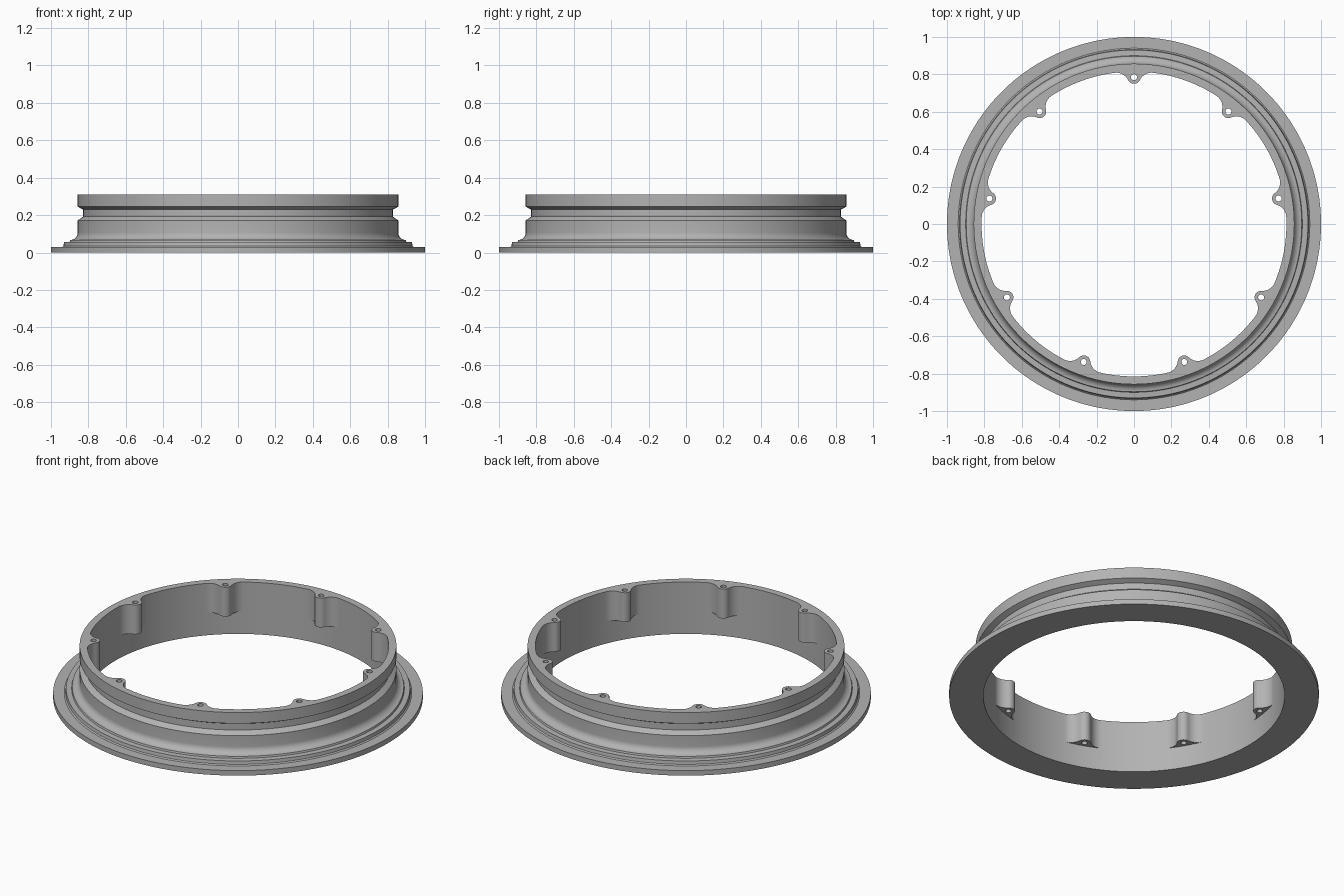
import bpy, bmesh, math
from mathutils import Matrix

if "Cube" in bpy.data.objects:
    bpy.data.objects.remove(bpy.data.objects["Cube"])

SEG = 180
R_IN, TOP = 0.815, 0.31
BOSS_R, BOSS_RAD, FILLET, BOSS_Z = 0.785, 0.035, 0.07, 0.135
ANGLES = [math.radians(90 + 40 * i) for i in range(9)]

metal = bpy.data.materials.new("grey metal")
metal.diffuse_color = (0.45, 0.45, 0.45, 1)
metal.use_nodes = True
metal.node_tree.nodes["Principled BSDF"].inputs["Base Color"].default_value = metal.diffuse_color


def make_object(name, bm):
    bmesh.ops.recalc_face_normals(bm, faces=bm.faces)
    me = bpy.data.meshes.new(name)
    bm.to_mesh(me)
    bm.free()
    me.materials.append(metal)
    ob = bpy.data.objects.new(name, me)
    bpy.context.collection.objects.link(ob)
    return ob


def prism(bm, pts, z0, z1):
    lo = [bm.verts.new((x, y, z0)) for x, y in pts]
    hi = [bm.verts.new((x, y, z1)) for x, y in pts]
    bm.faces.new(lo)
    bm.faces.new(hi)
    for i in range(len(pts)):
        j = (i + 1) % len(pts)
        bm.faces.new((lo[i], lo[j], hi[j], hi[i]))


def arc(cx, cy, r, a0, a1, n):
    return [(cx + r * math.cos(a0 + (a1 - a0) * i / n),
             cy + r * math.sin(a0 + (a1 - a0) * i / n)) for i in range(n + 1)]


# Flanged ring: stepped flange, curved foot, grooved wall
profile = [(R_IN, 0), (1, 0), (1, 0.03), (0.94, 0.03), (0.933, 0.036),
           (0.93, 0.055), (0.90, 0.057), (0.897, 0.067)]
profile += arc(0.897, 0.107, 0.04, -math.pi / 2, -math.pi, 8)[1:]
profile += [(0.857, 0.172), (0.828, 0.192), (0.828, 0.23), (0.857, 0.245),
            (0.857, TOP), (R_IN, TOP)]
bm = bmesh.new()
rings = [[bm.verts.new((r * math.cos(math.tau * i / SEG), r * math.sin(math.tau * i / SEG), z))
          for r, z in profile] for i in range(SEG)]
for i in range(SEG):
    a, b = rings[i], rings[(i + 1) % SEG]
    for k in range(len(profile)):
        m = (k + 1) % len(profile)
        bm.faces.new((a[k], a[m], b[m], b[k]))
ring = make_object("flanged_ring", bm)

# Boss outline: rounded tip, blended into the inner wall by two fillets
cr, d = R_IN - FILLET, BOSS_RAD + FILLET
theta = math.acos((BOSS_R**2 + cr**2 - d**2) / (2 * BOSS_R * cr))
fx, fy = cr * math.cos(theta), cr * math.sin(theta)
to_boss = math.atan2(-fy, BOSS_R - fx)
fil = arc(fx, fy, FILLET, theta, to_boss, 10)
tip = math.atan2(fy, fx - BOSS_R)
half = fil + arc(BOSS_R, 0, BOSS_RAD, tip, math.pi, 8)[1:]
outline = half + [(x, -y) for x, y in reversed(half[:-1])]
outline += arc(0, 0, 0.823, -theta, theta, 8)

bosses, holes = bmesh.new(), bmesh.new()
prism(bosses, outline, BOSS_Z, TOP)
prism(holes, arc(BOSS_R, 0, 0.016, 0, math.tau, 20)[:-1], 0.05, 0.4)
for b in (bosses, holes):
    source = list(b.verts) + list(b.edges) + list(b.faces)
    for a in ANGLES[1:]:
        new = bmesh.ops.duplicate(b, geom=source)["geom"]
        bmesh.ops.transform(b, matrix=Matrix.Rotation(a, 4, 'Z'),
                            verts=[v for v in new if isinstance(v, bmesh.types.BMVert)])
    bmesh.ops.transform(b, matrix=Matrix.Rotation(ANGLES[0], 4, 'Z'),
                        verts=[v for v in source if isinstance(v, bmesh.types.BMVert)])
boss_ob = make_object("screw_bosses", bosses)
hole_ob = make_object("screw_hole_cutter", holes)

# Join the bosses to the ring and drill the screw holes
bpy.context.view_layer.objects.active = ring
ring.select_set(True)
for helper, op in ((boss_ob, 'UNION'), (hole_ob, 'DIFFERENCE')):
    mod = ring.modifiers.new(op.lower(), 'BOOLEAN')
    mod.operation, mod.object, mod.solver = op, helper, 'EXACT'
    bpy.ops.object.modifier_apply(modifier=mod.name)
    bpy.data.objects.remove(helper)
bpy.ops.object.shade_smooth_by_angle(angle=math.radians(20))
